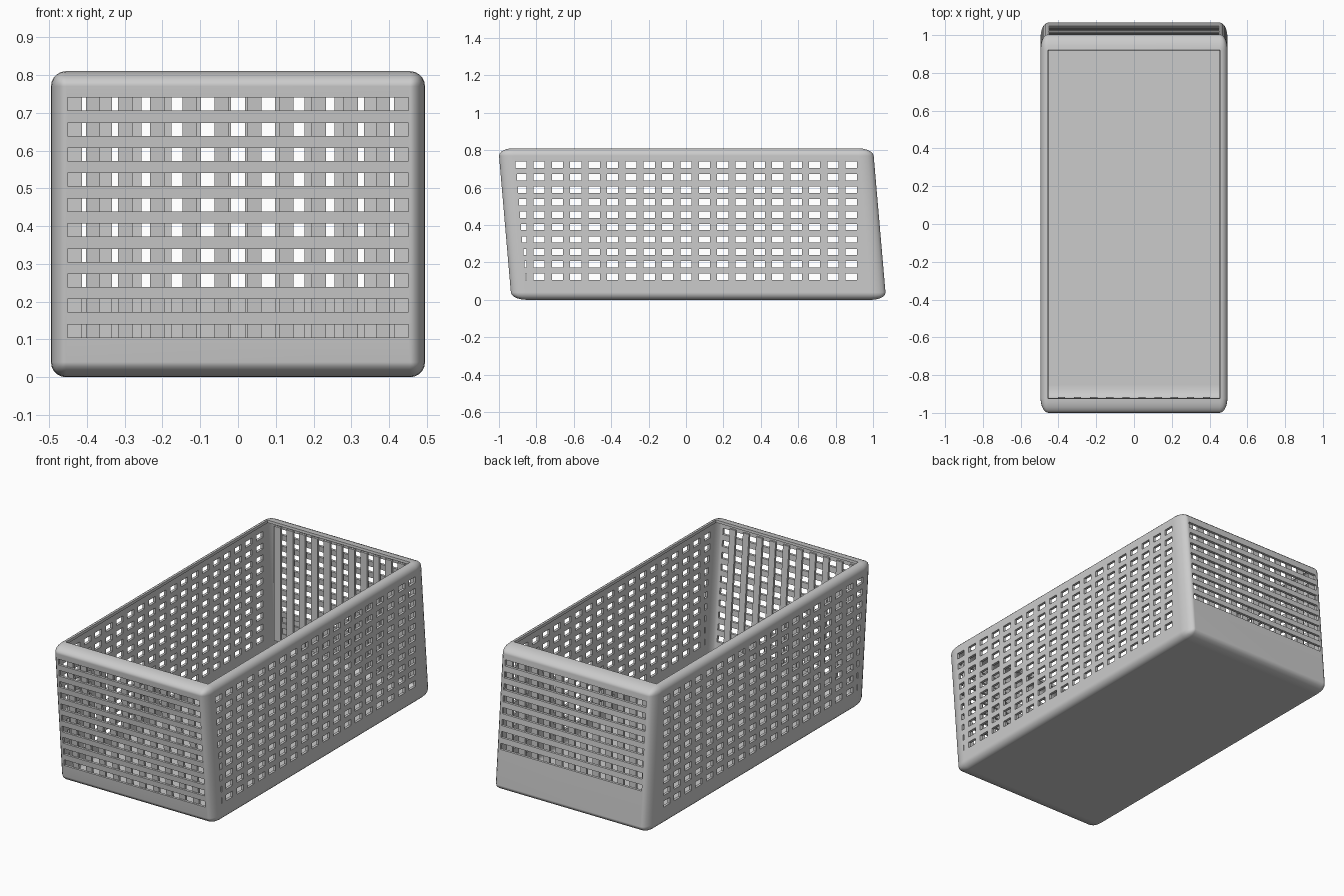
import bpy, bmesh

if "Cube" in bpy.data.objects:
    bpy.data.objects.remove(bpy.data.objects["Cube"])

H = 0.81        # basket height
SLANT = 0.07    # how far the front wall leans out
T = 0.015       # shell thickness


def lean(z):
    return SLANT * (1 - z / H)


def hexa(bm, corners):
    # corners: 4 points of one end, then the 4 matching points of the other
    v = [bm.verts.new(c) for c in corners]
    for f in ((0, 1, 2, 3), (7, 6, 5, 4), (0, 4, 5, 1),
              (1, 5, 6, 2), (2, 6, 7, 3), (3, 7, 4, 0)):
        bm.faces.new([v[i] for i in f])


def block(bm, x0, x1, y0, y1, z0, z1, slanted=False):
    # box, optionally following the lean of the front wall
    hexa(bm, [(x, y + (lean(z) if slanted else 0), z) for z in (z0, z1)
              for x, y in ((x0, y0), (x1, y0), (x1, y1), (x0, y1))])


def to_object(bm, name):
    bmesh.ops.recalc_face_normals(bm, faces=bm.faces)
    me = bpy.data.meshes.new(name)
    bm.to_mesh(me)
    bm.free()
    ob = bpy.data.objects.new(name, me)
    bpy.context.collection.objects.link(ob)
    return ob


def apply(target, mod):
    bpy.context.view_layer.objects.active = target
    bpy.ops.object.modifier_apply(modifier=mod.name)


def subtract(target, cutter):
    m = target.modifiers.new("cut", 'BOOLEAN')
    m.operation = 'DIFFERENCE'
    m.solver = 'EXACT'
    m.object = cutter
    apply(target, m)
    bpy.data.objects.remove(cutter)


# Rounded thin shell, open at the top; bevelled at half length, then stretched
bm = bmesh.new()
block(bm, -0.495, 0.495, -1.003, 1.0, 0, H, slanted=True)
bmesh.ops.recalc_face_normals(bm, faces=bm.faces)
bmesh.ops.scale(bm, vec=(1, 0.5, 1), verts=bm.verts)
bmesh.ops.bevel(bm, geom=bm.edges[:], offset=0.04, segments=5,
                profile=0.5, affect='EDGES')
bmesh.ops.scale(bm, vec=(1, 2, 1), verts=bm.verts)
top = max(bm.faces, key=lambda f: f.calc_center_median().z)
bmesh.ops.delete(bm, geom=[top], context='FACES')
basket = to_object(bm, "basket")
sol = basket.modifiers.new("shell", 'SOLIDIFY')
sol.thickness = T
sol.offset = -1
apply(basket, sol)

rows = [0.1225 + 0.0667 * k for k in range(10)]
hh = 0.0172

# Side wall openings; the first column is trimmed along the front lean
bm = bmesh.new()
for s in (-1, 1):
    for z in rows:
        for i in range(19):
            y = (i - 9) * 0.0982
            y0 = max(y - 0.03, -0.918 + lean(z))
            if y + 0.03 - y0 > 0.003:
                block(bm, *sorted((s * 0.46, s * 0.55)), y0, y + 0.03, z - hh, z + hh)
subtract(basket, to_object(bm, "side_cutters"))

# Long slots in the end walls
bm = bmesh.new()
for z in rows:
    block(bm, -0.451, 0.451, -1.05, -0.93, z - hh, z + hh, slanted=True)
    block(bm, -0.451, 0.451, 0.93, 1.05, z - hh, z + hh)
subtract(basket, to_object(bm, "slot_cutters"))

# Upright bars behind the slots
z0, z1 = rows[0] - 0.03, rows[-1] + 0.03
bm = bmesh.new()
for i in range(10):
    x = (i - 4.5) * 0.0853
    block(bm, x - 0.019, x + 0.019, -0.992, -0.978, z0, z1, slanted=True)
front_bars = to_object(bm, "front_bars")
bm = bmesh.new()
for i in range(12):
    x = (i - 5.5) * 0.0788
    block(bm, x - 0.0205, x + 0.0205, 0.978, 0.992, z0, z1)
back_bars = to_object(bm, "back_bars")

# Smooth rounded edges, crisp openings
bpy.ops.object.select_all(action='DESELECT')
basket.select_set(True)
bpy.context.view_layer.objects.active = basket
bpy.ops.object.shade_smooth_by_angle(angle=0.6)
wn = basket.modifiers.new("weighted_normals", 'WEIGHTED_NORMAL')
wn.keep_sharp = True
